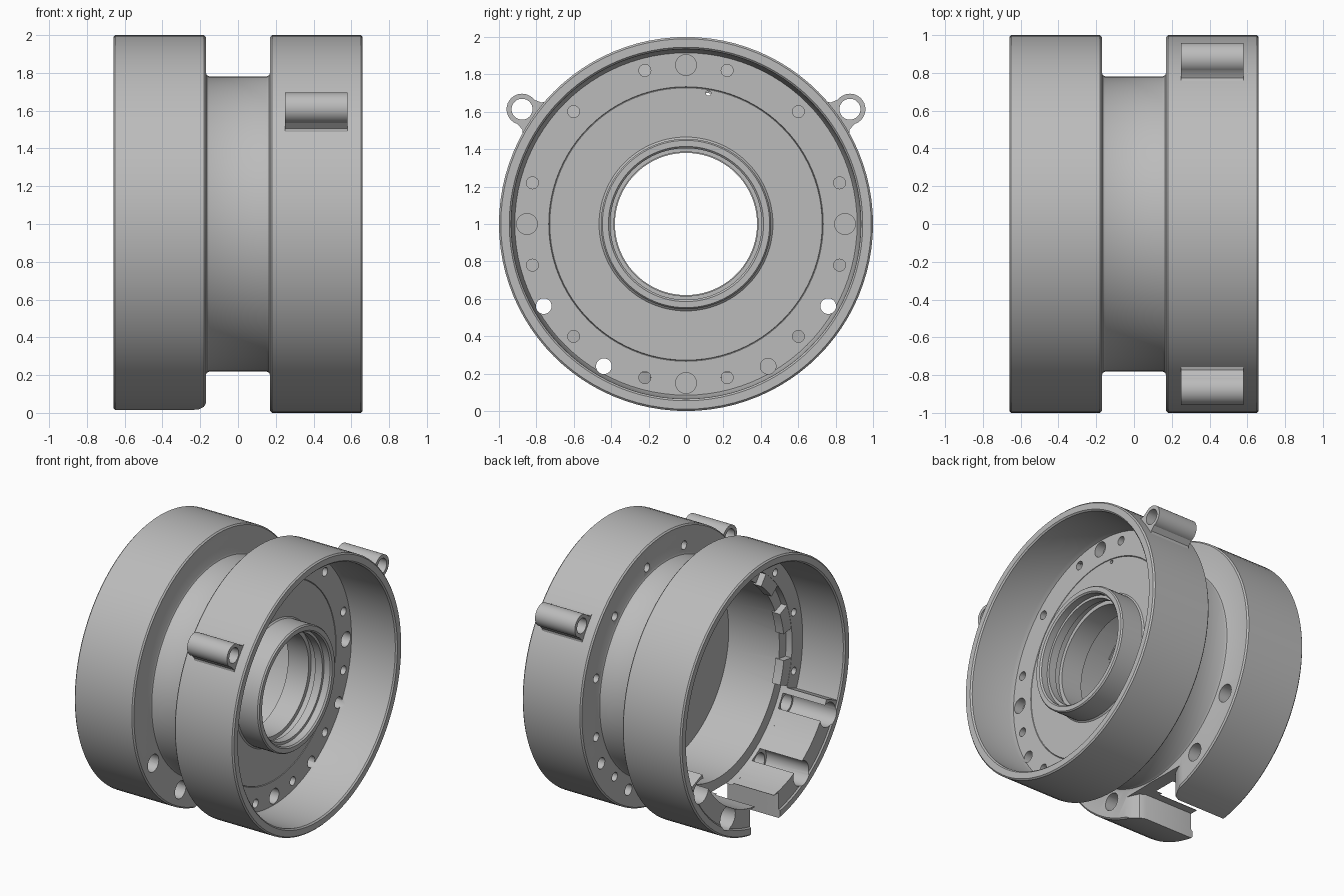
import bpy, bmesh, math
from math import cos, sin, pi, radians

if "Cube" in bpy.data.objects:
    bpy.data.objects.remove(bpy.data.objects["Cube"], do_unlink=True)

grey = bpy.data.materials.new("cast_grey")
grey.use_nodes = True
GREY = (0.5, 0.5, 0.5, 1)
grey.diffuse_color = GREY
grey.node_tree.nodes["Principled BSDF"].inputs["Base Color"].default_value = GREY
AXIS = 1.0  # height of the hub's axis


def finish(name, bm):
    bmesh.ops.recalc_face_normals(bm, faces=bm.faces)
    mesh = bpy.data.meshes.new(name)
    bm.to_mesh(mesh)
    bm.free()
    mesh.materials.append(grey)
    ob = bpy.data.objects.new(name, mesh)
    bpy.context.collection.objects.link(ob)
    return ob


def select(ob):
    bpy.ops.object.select_all(action='DESELECT')
    ob.select_set(True)
    bpy.context.view_layer.objects.active = ob


def revolve(name, profile, steps=96):
    """Closed (x, radius) profile turned about the hub axis."""
    bm = bmesh.new()
    rings = [[bm.verts.new((x, r * sin(2 * pi * i / steps), AXIS + r * cos(2 * pi * i / steps)))
              for x, r in profile] for i in range(steps)]
    n = len(profile)
    for i in range(steps):
        a, b = rings[i], rings[(i + 1) % steps]
        for j in range(n):
            k = (j + 1) % n
            bm.faces.new((a[j], a[k], b[k], b[j]))
    return finish(name, bm)


def prism(bm, outline, lo, hi, along='x'):
    """Outline in (y, z) pushed along x, or in (x, y) pushed along z."""
    def place(p, t):
        return (t, p[0], p[1]) if along == 'x' else (p[0], p[1], t)
    a = [bm.verts.new(place(p, lo)) for p in outline]
    b = [bm.verts.new(place(p, hi)) for p in outline]
    bm.faces.new(a)
    bm.faces.new(b)
    for i in range(len(a)):
        k = (i + 1) % len(a)
        bm.faces.new((a[i], a[k], b[k], b[i]))


def rod(bm, y, z, r, lo, hi, sides=24):
    prism(bm, [(y + r * cos(2 * pi * i / sides), z + r * sin(2 * pi * i / sides))
               for i in range(sides)], lo, hi)


def polar(r, deg):
    """Point at an angle measured from straight down."""
    return r * sin(radians(deg)), AXIS - r * cos(radians(deg))


def sector(bm, r0, r1, a0, a1, lo, hi, steps=12):
    angles = [a0 + (a1 - a0) * i / steps for i in range(steps + 1)]
    prism(bm, [polar(r0, a) for a in angles] + [polar(r1, a) for a in reversed(angles)], lo, hi)


def combine(ob, tool, how):
    tool.hide_render = True
    mod = ob.modifiers.new(how.lower(), 'BOOLEAN')
    mod.operation, mod.solver, mod.object = how, 'EXACT', tool
    select(ob)
    bpy.ops.object.modifier_apply(modifier=mod.name)
    bpy.data.objects.remove(tool, do_unlink=True)


# Hub body: two rims, narrow barrel, end disc and central tube
hub = revolve("hub_body", [
    (-.66, .99), (-.65, 1), (-.18, 1), (-.17, .99), (-.17, .8), (-.164, .787), (-.15, .78),
    (.15, .78), (.164, .787), (.17, .8), (.17, .99), (.18, 1), (.65, 1), (.66, .99),
    (.66, .945), (.65, .935), (.33, .925), (.3, .915),
    (.3, .734), (.294, .731), (.3, .728), (.3, .465), (.31, .455),
    (.48, .455), (.49, .447), (.49, .415), (.48, .405), (.43, .405), (.43, .385),
    (.37, .385), (.37, .41), (.32, .41), (.32, .38), (.15, .38),
    (.15, .72), (-.27, .72), (-.27, .8), (-.32, .8), (-.32, .925), (-.65, .935), (-.66, .945)])

SMALL = [15, 45, 75, 105, 135, 165]
PASSAGES = [-60, -30, 30, 60]

# Thick blocks beside the open slot, and tabs on the bore ledge
bm = bmesh.new()
for s in (-1, 1):
    sector(bm, .8, .96, 8 * s, 67 * s, -.65, -.3)
combine(hub, finish("slot_blocks", bm), 'UNION')
bm = bmesh.new()
for a in SMALL[2:]:
    for s in (-1, 1):
        sector(bm, .71, .83, s * (a - 7), s * (a + 7), -.318, -.25, 4)
combine(hub, finish("ledge_tabs", bm), 'UNION')

# Bolt holes, dowel holes and passages through the end disc
bm = bmesh.new()
for a in SMALL:
    for s in (-1, 1):
        y, z = polar(.85, s * a)
        rod(bm, y, z, .032, .1, .4)
        rod(bm, y, z, .028, -.4, -.23)
for a in (0, 90, 180, 270):
    rod(bm, *polar(.85, a), .056, .23, .4)
for a in PASSAGES:
    rod(bm, *polar(.878, a), .042, .1, .4)
rod(bm, .12, 1.7, .014, .1, .4, 12)
combine(hub, finish("disc_holes", bm), 'DIFFERENCE')

# Scooped channels and the flared slot in the open rim
bm = bmesh.new()
for a in PASSAGES:
    rod(bm, *polar(.868, a), .09, -.7, -.3)
half = [(-.7, .17), (-.25, .17), (-.21, .19), (-.185, .24), (-.16, .31)]
prism(bm, half + [(x, -y) for x, y in reversed(half)], -.1, .205, 'z')
combine(hub, finish("slot_cutter", bm), 'DIFFERENCE')
bm = bmesh.new()
for a in PASSAGES:
    rod(bm, *polar(.878, a), .065, -.34, -.1)
combine(hub, finish("passage_cutter", bm), 'DIFFERENCE')

# Side lugs: bored tubes on tapered webs
lugs = []
for side, s in (("left", 1), ("right", -1)):
    ang = s * 125
    bm = bmesh.new()
    cy, cz = polar(1.07, ang)
    prism(bm, [polar(.975, ang - 8), polar(1.01, ang - 5), polar(1.07, ang - 4),
               polar(1.07, ang + 4), polar(1.01, ang + 5), polar(.975, ang + 8)], .25, .58)
    lug = finish("lug_" + side, bm)
    bm = bmesh.new()
    rod(bm, cy, cz, .083, .25, .58, 32)
    combine(lug, finish("lug_tube", bm), 'UNION')
    bm = bmesh.new()
    rod(bm, cy, cz, .056, .2, .63, 32)
    combine(lug, finish("lug_bore", bm), 'DIFFERENCE')
    lugs.append(lug)

for ob in [hub] + lugs:
    select(ob)
    bpy.ops.object.shade_smooth_by_angle(angle=radians(30))
